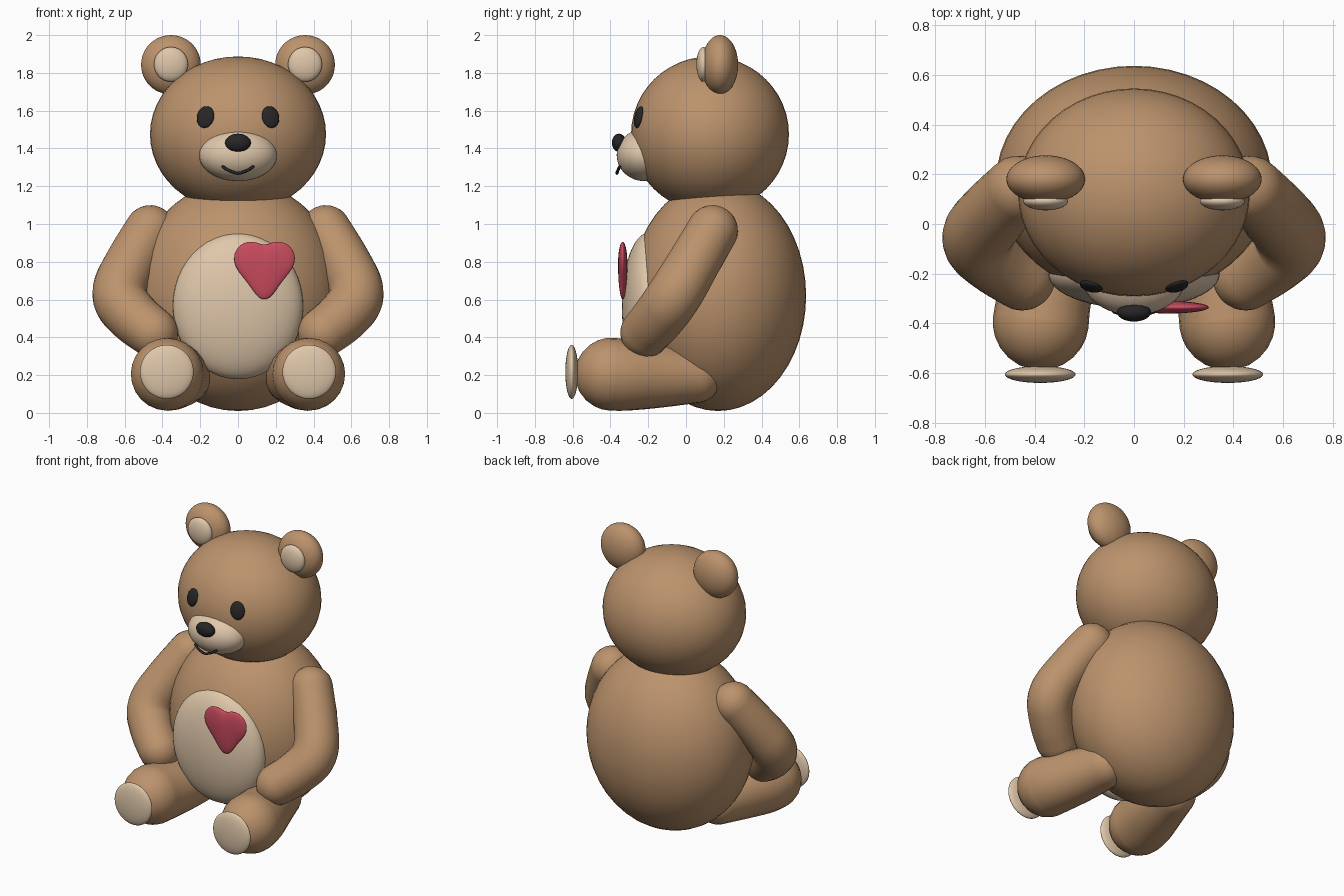
import bpy, bmesh, math
from mathutils import Vector, Matrix

if "Cube" in bpy.data.objects:
    bpy.data.objects.remove(bpy.data.objects["Cube"])


def material(name, rgb):
    m = bpy.data.materials.new(name)
    m.diffuse_color = (*rgb, 1)
    m.use_nodes = True
    m.node_tree.nodes["Principled BSDF"].inputs["Base Color"].default_value = m.diffuse_color
    return m


FUR = material("fur", (0.50, 0.29, 0.15))
CREAM = material("cream", (0.74, 0.57, 0.40))
DARK = material("dark", (0.02, 0.018, 0.018))
RED = material("red", (0.58, 0.07, 0.11))


def finish(bm, name, mat):
    bmesh.ops.recalc_face_normals(bm, faces=bm.faces)
    for f in bm.faces:
        f.smooth = True
    me = bpy.data.meshes.new(name)
    bm.to_mesh(me)
    bm.free()
    me.materials.append(mat)
    ob = bpy.data.objects.new(name, me)
    bpy.context.collection.objects.link(ob)
    return ob


def ellipsoid(name, loc, radii, mat, rot=(0, 0, 0)):
    bm = bmesh.new()
    bmesh.ops.create_uvsphere(bm, u_segments=48, v_segments=24, radius=1)
    ob = finish(bm, name, mat)
    ob.location, ob.scale, ob.rotation_euler = loc, radii, rot
    return ob


def limb(name, knots, mat, sides=24):
    """Round-ended tube through knots (x, y, z, radius), smoothed as a B-spline."""
    k = [Vector(p) for p in knots]
    for _ in range(4):  # corner cutting
        k = [k[0]] + [q for a, b in zip(k, k[1:])
                      for q in (a.lerp(b, .25), a.lerp(b, .75))] + [k[-1]]
    c = [p.xyz for p in k]
    rings = []
    d0, d1 = (c[0] - c[1]).normalized(), (c[-1] - c[-2]).normalized()
    caps = [math.radians(a) for a in (85, 70, 55, 40, 25, 12)]
    for a in caps:
        rings.append((c[0] + d0 * k[0].w * math.sin(a), -d0, k[0].w * math.cos(a)))
    for i, p in enumerate(c):
        t = (c[min(i + 1, len(c) - 1)] - c[max(i - 1, 0)]).normalized()
        rings.append((p, t, k[i].w))
    for a in reversed(caps):
        rings.append((c[-1] + d1 * k[-1].w * math.sin(a), d1, k[-1].w * math.cos(a)))
    bm = bmesh.new()
    loops = []
    u = rings[0][1].orthogonal()
    for p, t, r in rings:
        u = (u - t * u.dot(t)).normalized()
        v = t.cross(u)
        loops.append([bm.verts.new(p + r * (u * math.cos(s) + v * math.sin(s)))
                      for s in (2 * math.pi * j / sides for j in range(sides))])
    for a, b in zip(loops, loops[1:]):
        for j in range(sides):
            n = (j + 1) % sides
            bm.faces.new((a[j], a[n], b[n], b[j]))
    bm.faces.new(loops[0])
    bm.faces.new(loops[-1])
    return finish(bm, name, mat)


# torso and head
ellipsoid("body", (0, .17, .62), (.555, .466, .61), FUR)
ellipsoid("belly_patch", (0, -.2, .566), (.345, .14, .387), CREAM)
ellipsoid("head", (0, .127, 1.475), (.466, .418, .412), FUR)

# face
ellipsoid("muzzle", (0, -.22, 1.365), (.206, .147, .138), CREAM)
ellipsoid("nose", (0, -.355, 1.43), (.068, .037, .048), DARK)
limb("mouth", [(-.08, -.352, 1.303, .008), (-.055, -.36, 1.285, .008),
               (-.015, -.366, 1.27, .008), (0, -.366, 1.268, .008),
               (.015, -.366, 1.27, .008), (.055, -.36, 1.285, .008),
               (.08, -.352, 1.303, .008)], DARK, 10)

# paired parts
for s, side in ((1, "right"), (-1, "left")):
    ellipsoid("ear_" + side, (s * .355, .18, 1.843), (.158, .096, .157), FUR)
    ellipsoid("inner_ear_" + side, (s * .355, .092, 1.845), (.09, .037, .092), CREAM)
    ellipsoid("eye_" + side, (s * .172, -.25, 1.566), (.047, .02, .059), DARK,
              (math.radians(-14), math.radians(-8 * s), math.radians(18 * s)))
    limb("arm_" + side, [(s * .465, .14, .965, .135), (s * .56, .05, .81, .138),
                         (s * .65, -.06, .62, .146), (s * .55, -.15, .50, .14),
                         (s * .45, -.215, .425, .133)], FUR)
    limb("leg_" + side, [(s * .28, .045, .195, .145), (s * .32, -.15, .197, .172),
                         (s * .365, -.32, .2, .19), (s * .375, -.395, .205, .193)], FUR)
    ellipsoid("foot_pad_" + side, (s * .377, -.605, .217), (.142, .034, .143), CREAM)

# heart: half outline mirrored, then puffed out front and back
half = [(0, .885), (.04, .905), (.08, .91), (.12, .898), (.153, .867), (.167, .82),
        (.155, .77), (.12, .725), (.08, .675), (.05, .63), (.025, .604), (0, .597)]
outline = half + [(-x, z) for x, z in reversed(half[1:-1])]
bm = bmesh.new()
n = len(outline)
loops = []
for i in range(1, 12):
    a = math.pi * i / 12
    k, y = math.sin(a), -.335 - .025 * math.cos(a)
    loops.append([bm.verts.new((.14 + x * k, y, .79 + (z - .79) * k)) for x, z in outline])
for a, b in zip(loops, loops[1:]):
    for j in range(n):
        bm.faces.new((a[j], a[(j + 1) % n], b[(j + 1) % n], b[j]))
for loop, y in ((loops[0], -.36), (loops[-1], -.31)):
    tip = bm.verts.new((.14, y, .79))
    for j in range(n):
        bm.faces.new((loop[j], loop[(j + 1) % n], tip))
heart = finish(bm, "heart", RED)
sub = heart.modifiers.new("smooth", "SUBSURF")
sub.levels = sub.render_levels = 1
